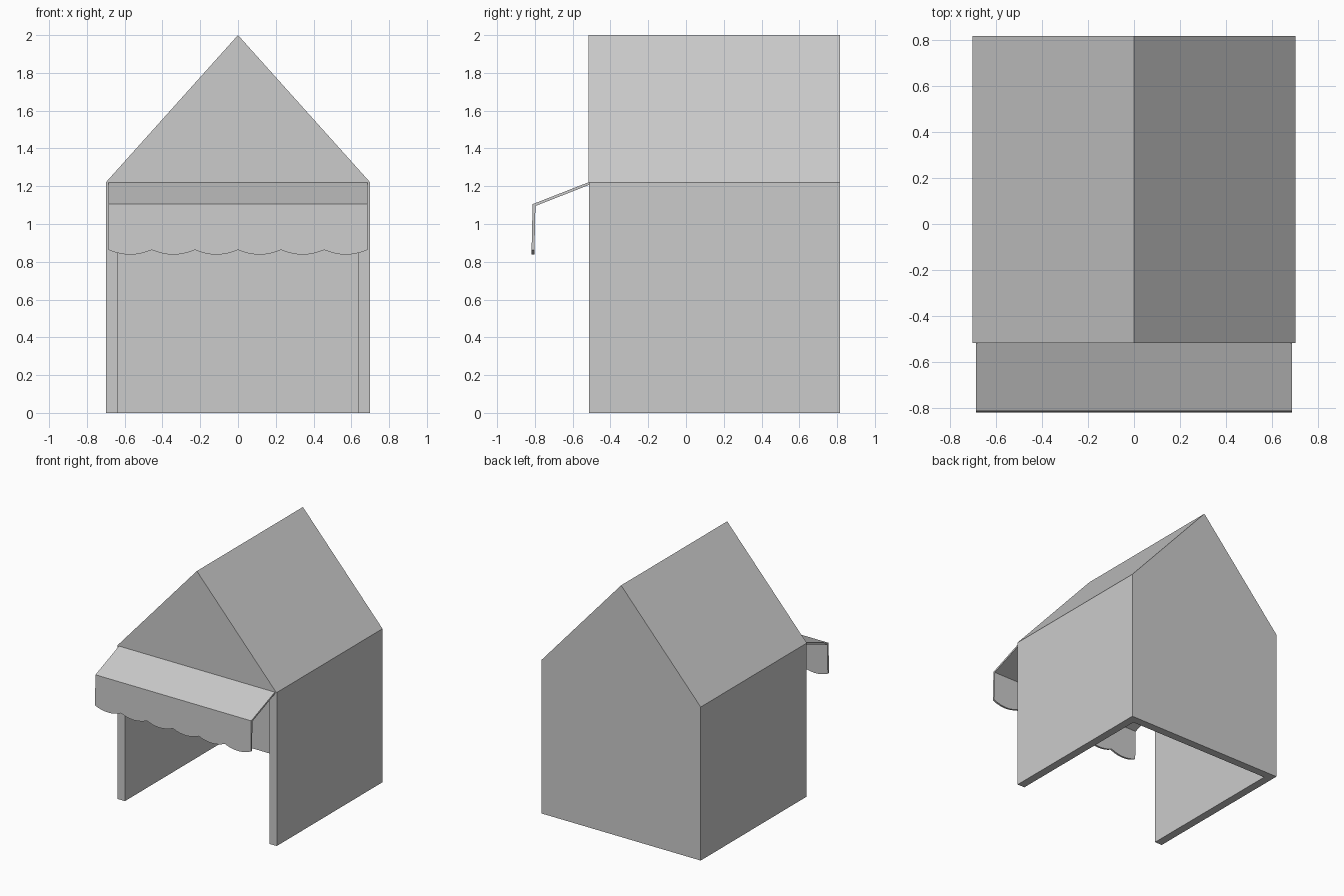
import bpy, bmesh, math
from mathutils import Vector

if "Cube" in bpy.data.objects:
    bpy.data.objects.remove(bpy.data.objects["Cube"])


def prism(name, outline, offset):
    """Closed solid: planar outline swept along an offset vector."""
    bm = bmesh.new()
    face = bm.faces.new([bm.verts.new(p) for p in outline])
    ext = bmesh.ops.extrude_face_region(bm, geom=[face])
    moved = [v for v in ext["geom"] if isinstance(v, bmesh.types.BMVert)]
    bmesh.ops.translate(bm, verts=moved, vec=Vector(offset))
    bmesh.ops.recalc_face_normals(bm, faces=bm.faces)
    mesh = bpy.data.meshes.new(name)
    bm.to_mesh(mesh)
    bm.free()
    obj = bpy.data.objects.new(name, mesh)
    bpy.context.collection.objects.link(obj)
    return obj


W, FRONT, BACK = 0.70, -0.513, 0.815
EAVE, TOP, T = 1.22, 2.0, 0.065

# U-shaped walls, open at the front
u = [(-W, FRONT), (-W + T, FRONT), (-W + T, BACK - T), (W - T, BACK - T),
     (W - T, FRONT), (W, FRONT), (W, BACK), (-W, BACK)]
prism("walls", [(x, y, 0) for x, y in u], (0, 0, EAVE))

# Gabled roof
prism("roof", [(-W, FRONT - 0.004, EAVE), (W, FRONT - 0.004, EAVE),
               (0, FRONT - 0.004, TOP)], (0, BACK - FRONT + 0.004, 0))

# Sloping awning sheet
A = 0.685
canopy = [(FRONT, 1.222), (-0.812, 1.105), (-0.798, 1.095), (FRONT, 1.207)]
prism("awning_canopy", [(-A, y, z) for y, z in canopy], (2 * A, 0, 0))

# Hanging valance with six scallops, leaning out slightly at the bottom
SCALLOPS, SEG = 6, 8
edge = [(A, 1.105), (-A, 1.105)]
for i in range(SCALLOPS * SEG + 1):
    t = (i % SEG) / SEG
    drop = 0.025 * (1 - (2 * t - 1) ** 2)
    edge.append((-A + 2 * A * i / (SCALLOPS * SEG), 0.863 - drop))
prism("awning_valance",
      [(x, -0.812 - 0.006 * (1.105 - z) / 0.265, z) for x, z in edge],
      (0, 0.015, 0))
